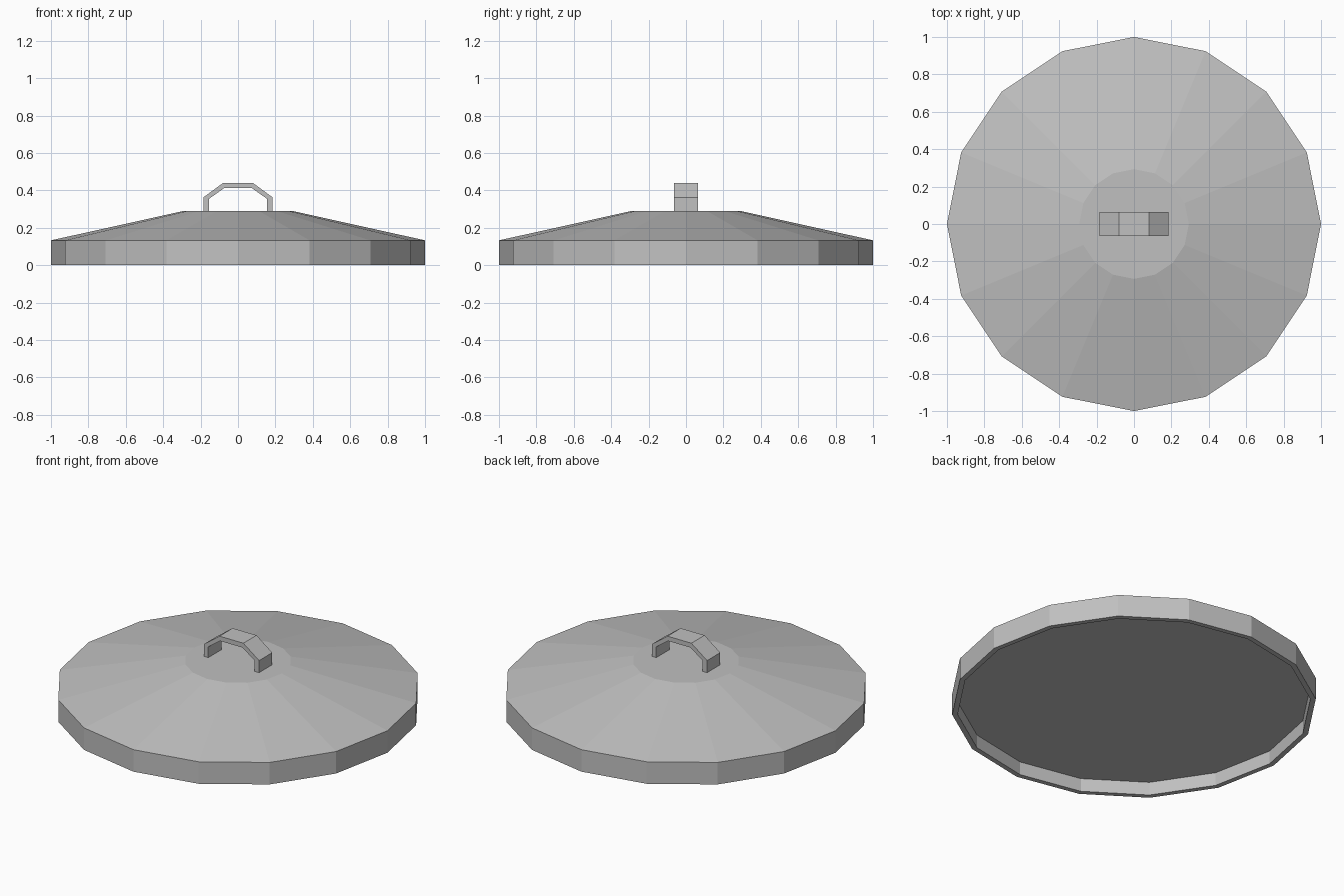
import bpy
import bmesh
from math import cos, sin, pi

cube = bpy.data.objects.get("Cube")
if cube:
    bpy.data.objects.remove(cube, do_unlink=True)

SIDES = 16

# Single grey metal colour
grey = bpy.data.materials.new("grey_metal")
grey.use_nodes = True
colour = (0.53, 0.53, 0.53, 1)
grey.diffuse_color = colour
grey.node_tree.nodes["Principled BSDF"].inputs["Base Color"].default_value = colour


def finish(name, bm):
    bmesh.ops.recalc_face_normals(bm, faces=bm.faces)
    mesh = bpy.data.meshes.new(name)
    bm.to_mesh(mesh)
    bm.free()
    mesh.materials.append(grey)
    obj = bpy.data.objects.new(name, mesh)
    bpy.context.collection.objects.link(obj)
    return obj


def lathe(name, profile):
    """Turn a (radius, height) profile around z and cap both ends."""
    bm = bmesh.new()
    rings = []
    for r, z in profile:
        angles = [2 * pi * i / SIDES for i in range(SIDES)]
        rings.append([bm.verts.new((r * cos(a), r * sin(a), z)) for a in angles])
    for low, high in zip(rings, rings[1:]):
        for i in range(SIDES):
            j = (i + 1) % SIDES
            bm.faces.new((low[i], low[j], high[j], high[i]))
    bm.faces.new(rings[0])
    bm.faces.new(rings[-1])
    return finish(name, bm)


def arch(name, outer, inner, half_depth):
    """Bridge two half outlines, mirrored in x, into a bent strap."""
    def whole(half):
        return [(-x, z) for x, z in half] + [(x, z) for x, z in reversed(half)]

    bm = bmesh.new()
    sections = []
    for (xo, zo), (xi, zi) in zip(whole(outer), whole(inner)):
        corners = ((xo, -half_depth, zo), (xo, half_depth, zo),
                   (xi, half_depth, zi), (xi, -half_depth, zi))
        sections.append([bm.verts.new(c) for c in corners])
    for a, b in zip(sections, sections[1:]):
        for i in range(4):
            j = (i + 1) % 4
            bm.faces.new((a[i], a[j], b[j], b[i]))
    bm.faces.new(sections[0])
    bm.faces.new(sections[-1])
    return finish(name, bm)


# Lid: recessed underside, rim, sloping top and flat centre
lid = lathe("lid", [(0.97, 0.08), (0.97, 0), (1, 0), (1, 0.133), (0.293, 0.29)])

# Handle: angular strap standing on the flat centre
handle = arch("handle",
              outer=[(0.185, 0.288), (0.185, 0.363), (0.08, 0.44)],
              inner=[(0.155, 0.288), (0.155, 0.355), (0.075, 0.412)],
              half_depth=0.063)
